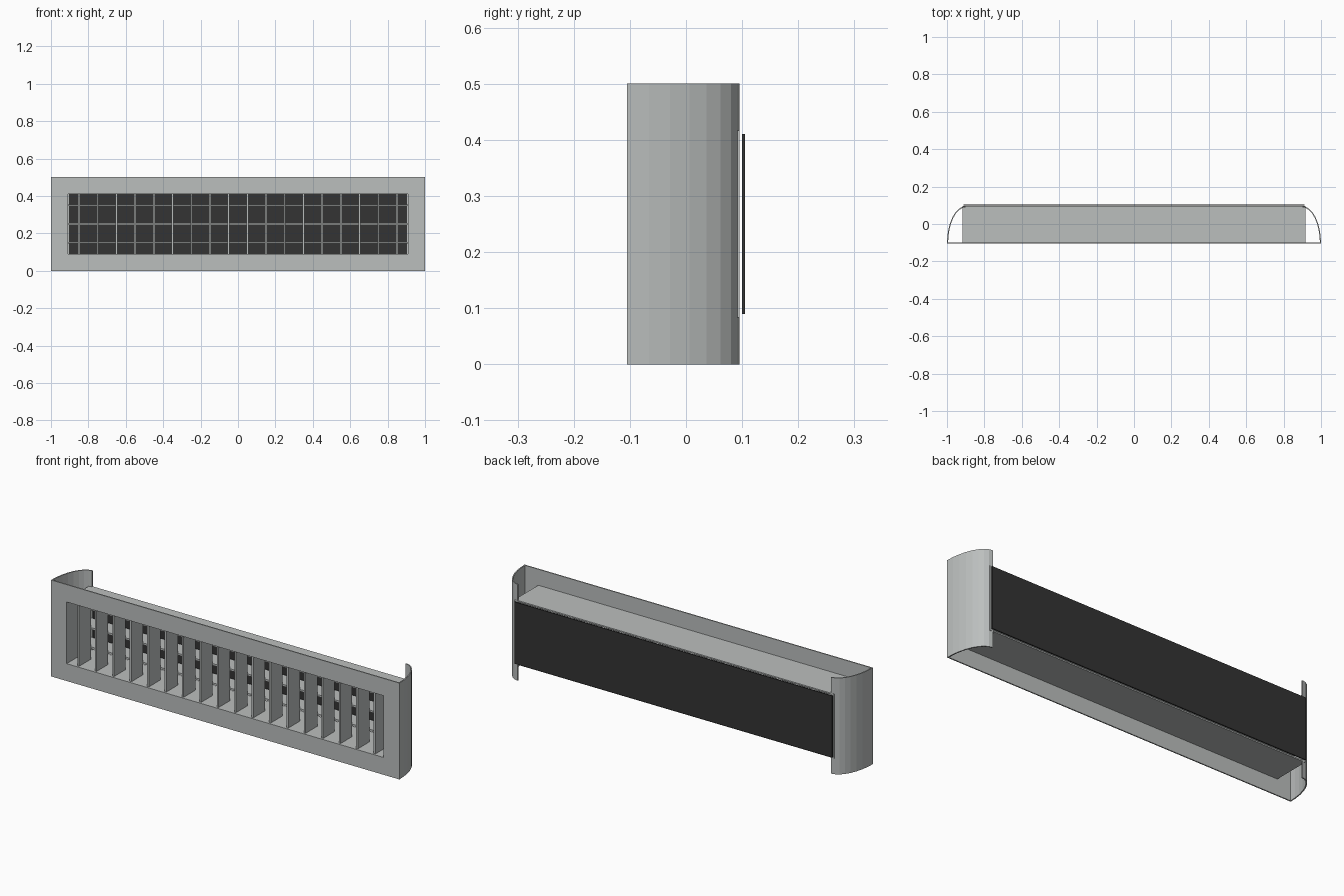
import bpy, bmesh, math

if "Cube" in bpy.data.objects:
    bpy.data.objects.remove(bpy.data.objects["Cube"])


def material(name, rgb):
    m = bpy.data.materials.new(name)
    m.diffuse_color = (*rgb, 1)
    m.use_nodes = True
    m.node_tree.nodes["Principled BSDF"].inputs["Base Color"].default_value = m.diffuse_color
    return m


GREY = material("light grey metal", (0.50, 0.52, 0.515))
DARK = material("dark backing", (0.033, 0.033, 0.033))


def add_box(bm, x0, x1, y0, y1, z0, z1):
    r = bmesh.ops.create_cube(bm, size=1)
    for v in r["verts"]:
        v.co = ((x0 + x1) / 2 + v.co.x * (x1 - x0),
                (y0 + y1) / 2 + v.co.y * (y1 - y0),
                (z0 + z1) / 2 + v.co.z * (z1 - z0))


def finish(name, bm, mat):
    bmesh.ops.recalc_face_normals(bm, faces=bm.faces)
    me = bpy.data.meshes.new(name)
    bm.to_mesh(me)
    bm.free()
    me.materials.append(mat)
    ob = bpy.data.objects.new(name, me)
    bpy.context.collection.objects.link(ob)
    return ob


def boxes(name, items, mat):
    bm = bmesh.new()
    for b in items:
        add_box(bm, *b)
    return finish(name, bm, mat)


def rect_tube(name, outer, inner, y0, y1, mat):
    """Rectangular ring (half width, z low, z high) extruded along y."""
    bm = bmesh.new()
    rings = []
    for (hx, z0, z1) in (outer, inner):
        for y in (y0, y1):
            rings.append([bm.verts.new((x, y, z)) for x, z in
                          ((-hx, z0), (hx, z0), (hx, z1), (-hx, z1))])
    of, ob, nf, nb = rings
    for a, b in ((of, ob), (ob, nb), (nb, nf), (nf, of)):
        for i in range(4):
            j = (i + 1) % 4
            bm.faces.new((a[i], a[j], b[j], b[i]))
    return finish(name, bm, mat)


F = -0.105   # front face
T = 0.006    # sheet thickness

# front plate with opening, and the duct running back from it
rect_tube("front_plate", (1.0, 0.0, 0.5), (0.91, 0.09, 0.41), F, F + T, GREY)
rect_tube("duct", (0.917, 0.083, 0.417), (0.91, 0.09, 0.41), F + T, 0.095, GREY)

# curved side wings: quarter ellipse in eight flat steps
for side, label in ((-1, "left"), (1, "right")):
    bm = bmesh.new()
    loops = []
    for i in range(9):
        a = math.radians(90) * i / 8
        c, s = math.cos(a), math.sin(a)
        o = (side * (0.9 + 0.1 * c), F + 0.2 * s)
        n = (side * (0.9 + (0.1 - T) * c), F + (0.2 - T) * s)
        loops.append([bm.verts.new((*p, z)) for p, z in
                      ((o, 0), (o, 0.5), (n, 0.5), (n, 0))])
    for a, b in zip(loops, loops[1:]):
        for k in range(4):
            m = (k + 1) % 4
            bm.faces.new((a[k], a[m], b[m], b[k]))
    bm.faces.new(loops[0])
    bm.faces.new(loops[-1])
    finish(label + "_wing", bm, GREY)

# upright slats in front, level slats behind them
boxes("vertical_slats",
      [(-0.85 + 0.1 * i - 0.005, -0.85 + 0.1 * i + 0.005, -0.095, 0.0, 0.09, 0.41)
       for i in range(18)], GREY)
boxes("horizontal_slats",
      [(-0.91, 0.91, 0.0, 0.09, z - 0.005, z + 0.005) for z in (0.15, 0.25, 0.35)], GREY)

# dark backing sheet
boxes("back_panel", [(-0.912, 0.912, 0.0995, 0.105, 0.09, 0.41)], DARK)
